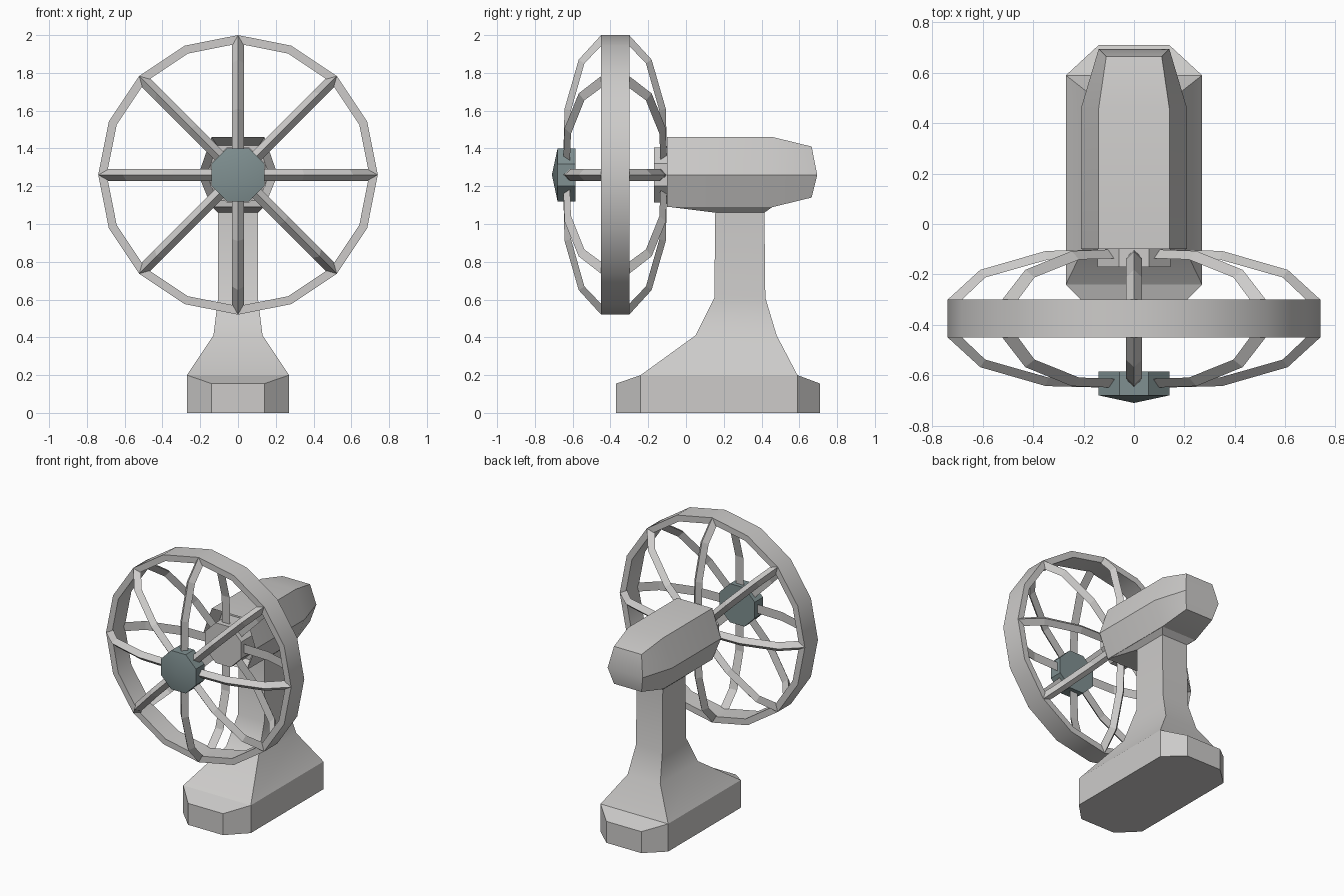
import bpy, bmesh, math
from mathutils import Matrix, Vector

if "Cube" in bpy.data.objects:
    bpy.data.objects.remove(bpy.data.objects["Cube"])


def material(name, rgb):
    m = bpy.data.materials.new(name)
    m.diffuse_color = (*rgb, 1)
    m.use_nodes = True
    m.node_tree.nodes["Principled BSDF"].inputs["Base Color"].default_value = m.diffuse_color
    return m


GREY = material("light grey", (0.61, 0.60, 0.59))
TEAL = material("slate teal", (0.215, 0.28, 0.285))
AXIS_Z, MID_Y = 1.26, -0.375      # fan axis height, middle plane of the cage


def loft(bm, rings, closed=False):
    """Skin a list of equal-length point loops; cap the ends or close the loop."""
    loops = [[bm.verts.new(p) for p in r] for r in rings]
    n = len(loops[0])
    pairs = list(zip(loops, loops[1:] + loops[:1])) if closed else list(zip(loops, loops[1:]))
    for a, b in pairs:
        for i in range(n):
            j = (i + 1) % n
            bm.faces.new((a[i], a[j], b[j], b[i]))
    if not closed:
        bm.faces.new(loops[0])
        bm.faces.new(loops[-1])


def finish(bm, name, mat, angle=None):
    bmesh.ops.recalc_face_normals(bm, faces=bm.faces[:])
    me = bpy.data.meshes.new(name)
    bm.to_mesh(me)
    bm.free()
    ob = bpy.data.objects.new(name, me)
    bpy.context.collection.objects.link(ob)
    me.materials.append(mat)
    if angle:
        bpy.ops.object.select_all(action='DESELECT')
        ob.select_set(True)
        bpy.context.view_layer.objects.active = ob
        bpy.ops.object.shade_smooth_by_angle(angle=math.radians(angle))
    return ob


def circle(r, y, n, offset=0.0):
    """Loop around the fan axis."""
    return [(r * math.cos((i + offset) * math.tau / n), y,
             AXIS_Z + r * math.sin((i + offset) * math.tau / n)) for i in range(n)]


def rect(x, y0, y1, z):
    return [(-x, y0, z), (x, y0, z), (x, y1, z), (-x, y1, z)]


# Base foot: chamfered plan, top drops towards the front and back edges
plan = [(-0.14, -0.37), (0.14, -0.37), (0.27, -0.24), (0.27, 0.59),
        (0.14, 0.71), (-0.14, 0.71), (-0.27, 0.59), (-0.27, -0.24)]
bm = bmesh.new()
low = [bm.verts.new((x, y, 0)) for x, y in plan]
top = [bm.verts.new((x, y, 0.2 if abs(x) > 0.2 else 0.155)) for x, y in plan]
bm.faces.new(low)
for i in range(8):
    j = (i + 1) % 8
    bm.faces.new((low[i], low[j], top[j], top[i]))
for q in ((7, 0, 1, 2), (7, 2, 3, 6), (6, 3, 4, 5)):
    bm.faces.new([top[i] for i in q])
finish(bm, "base_foot", GREY)

# Stand: flared skirt rising into the neck
bm = bmesh.new()
loft(bm, [rect(0.27, -0.24, 0.59, 0.2), rect(0.13, 0.05, 0.48, 0.41),
          rect(0.105, 0.15, 0.42, 0.61), rect(0.105, 0.155, 0.415, 1.07)])
finish(bm, "stand_neck", GREY, 40)

# Collar between neck and motor housing
bm = bmesh.new()
loft(bm, [rect(0.105, 0.155, 0.415, 1.06), rect(0.14, -0.10, 0.46, 1.092)])
finish(bm, "neck_collar", GREY)


# Motor housing: hexagonal section, recessed front, tapered rear
def hexa(y, xt, xm, zt, zb, bulge=0.0):
    return [(-xt, y, zt), (xt, y, zt), (xm, y + bulge, AXIS_Z),
            (xt, y, zb), (-xt, y, zb), (-xm, y + bulge, AXIS_Z)]


bm = bmesh.new()
loft(bm, [hexa(-0.02, 0.11, 0.165, 1.415, 1.125), hexa(-0.10, 0.14, 0.21, 1.46, 1.09),
          hexa(0.46, 0.14, 0.21, 1.46, 1.09), hexa(0.665, 0.11, 0.14, 1.41, 1.14, 0.03)])
# split the bent rear cap along its middle edge
bm.verts.ensure_lookup_table()
cap = [f for f in bm.faces if all(v.co.y > 0.6 for v in f.verts)][0]
mids = [v for v in cap.verts if abs(v.co.z - AXIS_Z) < 0.01]
bmesh.ops.connect_verts(bm, verts=mids)
finish(bm, "motor_housing", GREY, 28)

# Octagonal plates on the axis: rear cage hub and front cap
OCT = 1 / math.cos(math.pi / 8)
bm = bmesh.new()
loft(bm, [circle(0.145 * OCT, y, 8, 0.5) for y in (-0.17, -0.01)])
finish(bm, "rear_cage_hub", GREY)
bm = bmesh.new()
loft(bm, [circle(0.14 * OCT, y, 8, 0.5) for y in (-0.68, -0.585)])
bm.faces.ensure_lookup_table()
front = min(bm.faces, key=lambda f: f.calc_center_median().y)
poke = bmesh.ops.poke(bm, faces=[front])
poke["verts"][0].co.y = -0.71
finish(bm, "front_cap", TEAL, 30)

# Cage rim: sixteen sided band
bm = bmesh.new()
loft(bm, [circle(r, y, 16) for r, y in
          ((0.74, -0.45), (0.74, -0.30), (0.695, -0.30), (0.695, -0.45))], closed=True)
finish(bm, "cage_rim", GREY, 30)

# Cage ribs: triangular section, ridge outward, eight on each side
RIDGE = [(0.08, 0.275), (0.35, 0.268), (0.61, 0.193), (0.738, 0.076)]
INNER = [(0.11, 0.240), (0.34, 0.234), (0.59, 0.163), (0.698, 0.060)]
for side, name in ((-1, "front_cage_ribs"), (1, "rear_cage_ribs")):
    bm = bmesh.new()
    for k in range(8):
        rot = Matrix.Rotation(k * math.tau / 8, 3, 'Y')
        rings = []
        for (r, d), (ri, di) in zip(RIDGE, INNER):
            tri = [(r, side * d, 0), (ri, side * di, 0.032), (ri, side * di, -0.032)]
            rings.append([rot @ Vector(p) + Vector((0, MID_Y, AXIS_Z)) for p in tri])
        loft(bm, rings)
    finish(bm, name, GREY)
